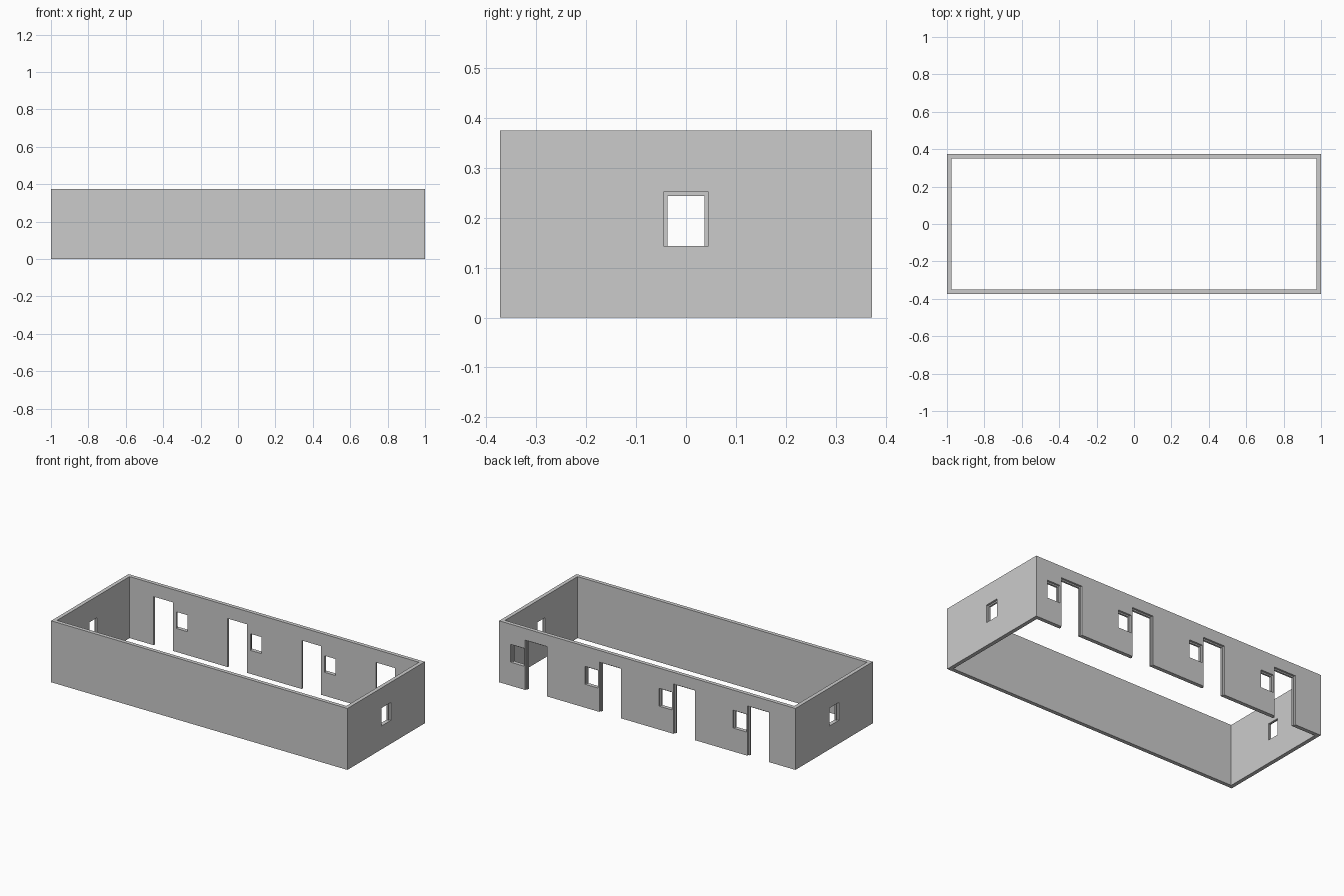
import bpy, bmesh
from mathutils import Vector

if "Cube" in bpy.data.objects:
    bpy.data.objects.remove(bpy.data.objects["Cube"])

X, Y, H, T = 1.0, 0.373, 0.375, 0.0235   # half length, half width, height, wall thickness
STEP, DEPTH = 0.008, 0.012               # rebate margin and depth
BIG = 0.05                               # cutter overshoot


def box_object(name, boxes):
    """One mesh object from a list of (min corner, max corner) boxes."""
    bm = bmesh.new()
    for lo, hi in boxes:
        lo, hi = Vector(lo), Vector(hi)
        verts = bmesh.ops.create_cube(bm, size=1)["verts"]
        for v in verts:
            v.co = (lo + hi) / 2 + v.co * (hi - lo)
    mesh = bpy.data.meshes.new(name)
    bm.to_mesh(mesh)
    bm.free()
    ob = bpy.data.objects.new(name, mesh)
    bpy.context.collection.objects.link(ob)
    return ob


# Openings: (centre along wall, half width, bottom, top) of the clear hole
back = []
for i in range(4):
    x = -0.749 + 0.5 * i
    back.append((x, 0.065, -BIG, 0.296))             # door
    back.append((x + 0.126, 0.037, 0.143, 0.244))    # window
side = (0.0, 0.037, 0.143, 0.244)

holes, rebates = [], []
for c, w, z0, z1 in back:
    holes.append(((c - w, Y - T - BIG, z0), (c + w, Y + BIG, z1)))
    w += STEP
    rebates.append(((c - w, Y - DEPTH, z0), (c + w, Y + BIG, z1 + STEP)))
c, w, z0, z1 = side
for s in (-1, 1):
    for group, wide, top, inner in ((holes, w, z1, X - T - BIG),
                                    (rebates, w + STEP, z1 + STEP, X - DEPTH)):
        xs = sorted((s * inner, s * (X + BIG)))
        group.append(((xs[0], -wide, z0), (xs[1], wide, top)))

# Open rectangular ring of walls
walls = box_object("building_walls", [((-X, -Y, 0), (X, Y, H))])
cutters = [
    box_object("interior_cutter", [((-X + T, -Y + T, -1), (X - T, Y - T, 1))]),
    box_object("hole_cutter", holes),
    box_object("rebate_cutter", rebates),
]
for cutter in cutters:
    cutter.hide_render = True
    mod = walls.modifiers.new(cutter.name, "BOOLEAN")
    mod.operation = "DIFFERENCE"
    mod.solver = "EXACT"
    mod.object = cutter

# Bake the cuts and drop the helpers
bpy.context.view_layer.update()
deps = bpy.context.evaluated_depsgraph_get()
baked = bpy.data.meshes.new_from_object(walls.evaluated_get(deps))
walls.modifiers.clear()
walls.data = baked
for cutter in cutters:
    bpy.data.objects.remove(cutter)
